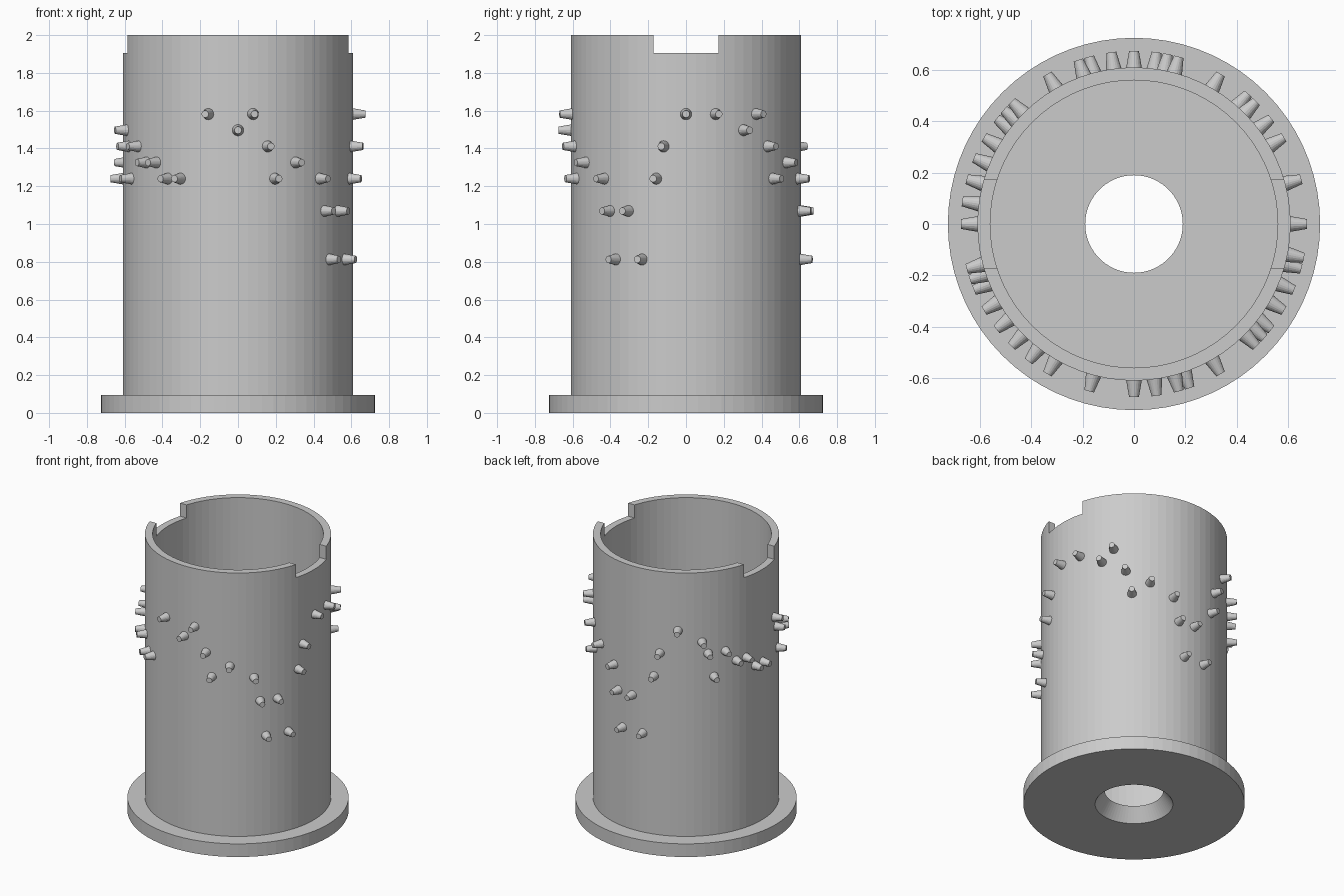
import bpy
import bmesh
from math import radians, tau
from mathutils import Matrix

cube = bpy.data.objects.get("Cube")
if cube:
    bpy.data.objects.remove(cube, do_unlink=True)

WALL_RADIUS = 0.61
SEGMENTS = 72

grey = bpy.data.materials.new("plain_grey")
grey.use_nodes = True
grey.diffuse_color = (0.6, 0.6, 0.6, 1)
grey.node_tree.nodes["Principled BSDF"].inputs["Base Color"].default_value = grey.diffuse_color


def make_object(name, bm):
    """Turn a bmesh into a grey object in the scene."""
    bmesh.ops.recalc_face_normals(bm, faces=bm.faces)
    mesh = bpy.data.meshes.new(name)
    bm.to_mesh(mesh)
    bm.free()
    mesh.materials.append(grey)
    obj = bpy.data.objects.new(name, mesh)
    bpy.context.collection.objects.link(obj)
    return obj


def lathe(name, profile):
    """Revolve a closed (radius, height) outline around the z axis."""
    bm = bmesh.new()
    verts = [bm.verts.new((r, 0, z)) for r, z in profile]
    edges = [bm.edges.new((v, verts[i - 1])) for i, v in enumerate(verts)]
    bmesh.ops.spin(bm, geom=verts + edges, cent=(0, 0, 0), axis=(0, 0, 1),
                   angle=tau, steps=SEGMENTS)
    bmesh.ops.remove_doubles(bm, verts=bm.verts, dist=0.0001)
    return make_object(name, bm)


# Open drum: flange, tube wall and floor with a countersunk hole
drum = lathe("drum", [
    (0.255, 0), (0.725, 0), (0.725, 0.095), (WALL_RADIUS, 0.095),
    (WALL_RADIUS, 2), (0.56, 2), (0.56, 0.095), (0.19, 0.095),
])

# Two opposite notches in the rim, cut by one long bar
bm = bmesh.new()
bmesh.ops.create_cube(bm, size=1, matrix=Matrix.Translation((0, 0, 2.005))
                      @ Matrix.Diagonal((2, 0.345, 0.2, 1)))
notch_cutter = make_object("notch_cutter", bm)
notch_cutter.hide_render = True
notch_cutter.hide_set(True)
notch_cutter.display_type = 'WIRE'
notches = drum.modifiers.new("rim_notches", 'BOOLEAN')
notches.operation = 'DIFFERENCE'
notches.solver = 'EXACT'
notches.object = notch_cutter

# Pin rows: row number from the lowest, then angles in degrees from +x
PIN_ROWS = {
    0: (82.5, 97.5, 322.5, 337.5),
    3: (78.75, 90, 318.75, 330),
    5: (48.75, 75, 105, 142.5, 172.5, 180, 202.5, 232.5, 240, 288.75, 315, 345),
    6: (60, 157.5, 165, 217.5, 225, 300),
    7: (45, 108.75, 138.75, 150, 198.75, 210, 285, 348.75),
    8: (30, 135, 195, 270),
    9: (0, 15, 37.5, 120, 255, 277.5),
}

# Tapered pins pointing outward from the wall
bm = bmesh.new()
for row, angles in PIN_ROWS.items():
    height = 0.8125 + 0.0855 * row
    for angle in angles:
        place = (Matrix.Rotation(radians(angle), 4, 'Z')
                 @ Matrix.Translation((WALL_RADIUS + 0.027, 0, height))
                 @ Matrix.Rotation(radians(90), 4, 'Y'))
        bmesh.ops.create_cone(bm, cap_ends=True, segments=20, radius1=0.032,
                              radius2=0.019, depth=0.075, matrix=place)
make_object("pins", bm)
